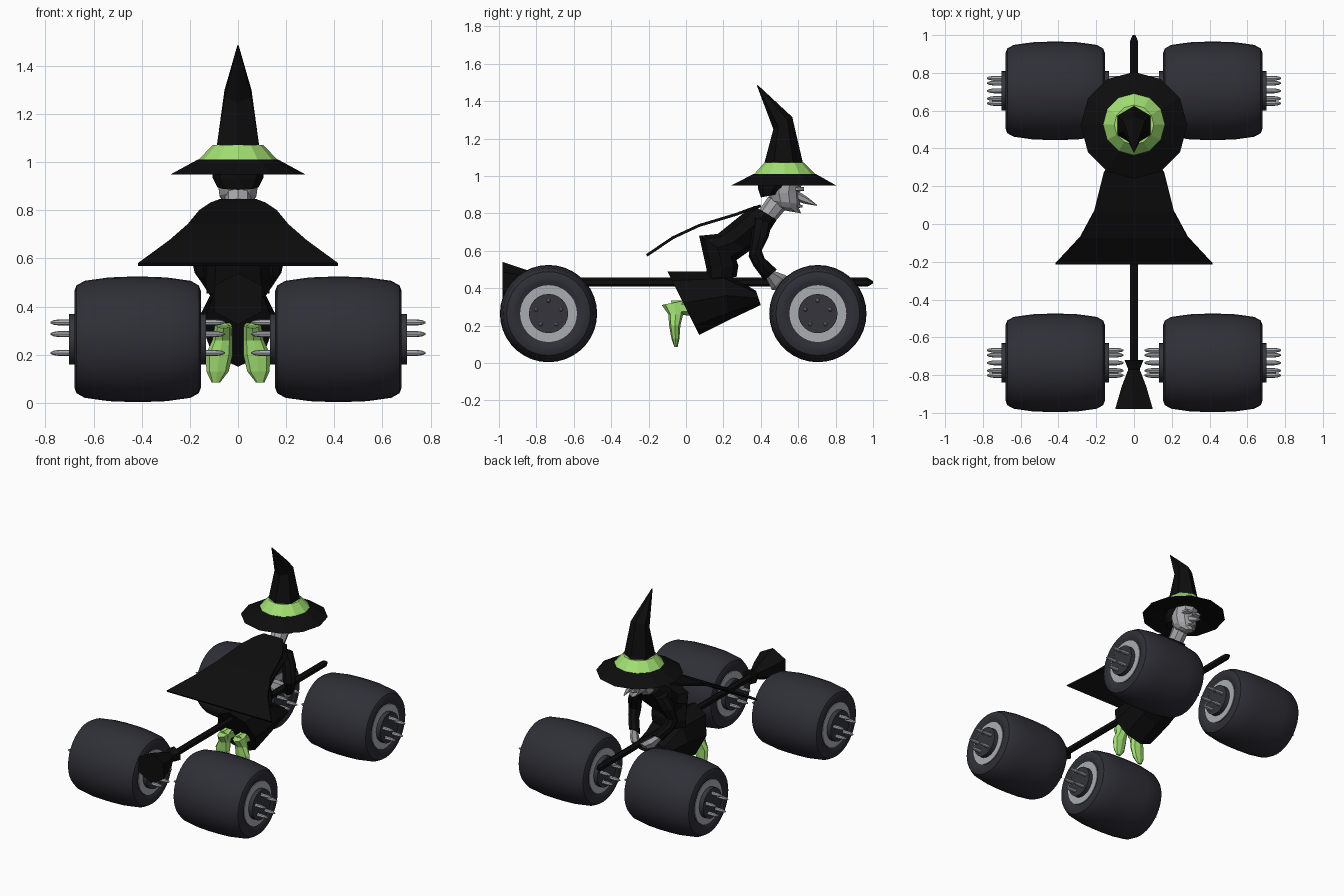
import bpy, bmesh, math
from mathutils import Vector, Matrix

if "Cube" in bpy.data.objects:
    bpy.data.objects.remove(bpy.data.objects["Cube"])


def material(name, r, g, b):
    m = bpy.data.materials.new(name)
    m.use_nodes = True
    m.diffuse_color = (r, g, b, 1)
    m.node_tree.nodes["Principled BSDF"].inputs["Base Color"].default_value = (r, g, b, 1)
    return m


black = material("black cloth", .004, .004, .004)
green = material("bright green", .36, .74, .17)
rubber = material("dark rubber", .028, .028, .038)
hub_grey = material("hub grey", .035, .036, .046)
metal = material("rim grey", .4, .42, .44)
skin = material("grey skin", .38, .38, .4)


def finish(name, bm, mat, smooth=None):
    bmesh.ops.recalc_face_normals(bm, faces=bm.faces[:])
    me = bpy.data.meshes.new(name)
    bm.to_mesh(me)
    bm.free()
    me.materials.append(mat)
    ob = bpy.data.objects.new(name, me)
    bpy.context.scene.collection.objects.link(ob)
    if smooth:
        bpy.ops.object.select_all(action='DESELECT')
        ob.select_set(True)
        bpy.context.view_layer.objects.active = ob
        bpy.ops.object.shade_smooth_by_angle(angle=math.radians(smooth))
    return ob


def skin_rings(bm, rings):
    rings = [[bm.verts.new(p) for p in ring] for ring in rings]
    n = len(rings[0])
    for a, b in zip(rings, rings[1:]):
        for i in range(n):
            j = (i + 1) % n
            bm.faces.new((a[i], a[j], b[j], b[i]))
    bm.faces.new(rings[0])
    bm.faces.new(rings[-1])


def loft(name, mat, sections, n=8):
    """Each section: back point (y, z), front point (y, z), half width, x centre."""
    rings = []
    for ya, za, yb, zb, rx, x in sections:
        ring = []
        for i in range(n):
            t = math.tau * i / n
            c = math.cos(t) / 2
            ring.append((x + rx * math.sin(t), (ya + yb) / 2 + c * (yb - ya),
                         (za + zb) / 2 + c * (zb - za)))
        rings.append(ring)
    bm = bmesh.new()
    skin_rings(bm, rings)
    return finish(name, bm, mat)


def centred(name, mat, sections, n=8):
    return loft(name, mat, [s + (0,) for s in sections], n)


def pair(name, mat, sections, n=8):
    for side, s in (("left", 1), ("right", -1)):
        loft(side + "_" + name, mat, [q[:5] + (s * q[5],) for q in sections], n)


def lathe(bm, profile, n, y=0, z=0):
    skin_rings(bm, [[(x, y + r * math.cos(math.tau * i / n), z + r * math.sin(math.tau * i / n))
                     for i in range(n)] for x, r in profile])


def mirrored(half):
    return half + [(-x, r) for x, r in reversed(half)]


# Wheel: barrel tyre, rim, hub and five studs on each side
bm = bmesh.new()
lathe(bm, mirrored([(.245, .148), (.262, .17), (.263, .2), (.254, .224), (.22, .243),
                    (.12, .257), (.04, .26)]), 36)
wheel = [finish("tyre", bm, rubber, 40)]
bm = bmesh.new()
lathe(bm, mirrored([(.254, .152)]), 36)
wheel.append(finish("rim", bm, metal, 40))
bm = bmesh.new()
lathe(bm, mirrored([(.285, .105)]), 24)
wheel.append(finish("hub", bm, hub_grey, 40))
bm = bmesh.new()
for k in range(5):
    a = math.pi / 2 + math.tau * k / 5
    lathe(bm, mirrored([(.362, .003), (.35, .009), (.325, .013), (.28, .013)]), 8,
          .07 * math.cos(a), .07 * math.sin(a))
wheel.append(finish("studs", bm, metal, 40))
for end, y in (("front", .705), ("rear", -.735)):
    for side, x in (("left", .417), ("right", -.417)):
        for part in wheel:
            ob = part.copy()
            ob.data = part.data.copy()
            ob.name = f"{end}_{side}_{part.name}"
            ob.location = (x, y, .264)
            bpy.context.scene.collection.objects.link(ob)
for part in wheel:
    bpy.data.objects.remove(part)

# Broom
centred("broom_stick", black, [(-.75, .408, -.75, .456, .024), (.97, .408, .97, .456, .024),
                               (1.0, .425, 1.0, .438, .008)], 6)
centred("broom_bristles", black, [(-.98, .325, -.98, .54, .115), (-.86, .36, -.86, .5, .075),
                                  (-.77, .4, -.77, .465, .035), (-.72, .378, -.72, .487, .058)], 6)

# Robe: torso, kneeling skirt and arms
centred("torso", black, [(.11, .45, .27, .46, .13), (.11, .5, .28, .52, .135),
                         (.07, .68, .27, .55, .125), (.17, .69, .34, .6, .11),
                         (.3, .795, .43, .68, .135), (.365, .84, .485, .765, .085)])
centred("skirt", black, [(-.1, .49, .07, .15, .15), (.2, .49, .23, .23, .16),
                         (.375, .385, .4, .31, .13)])
pair("sleeve", black, [(.36, .78, .46, .75, .05, .085), (.35, .69, .44, .67, .05, .125),
                       (.335, .57, .405, .6, .045, .145), (.36, .52, .42, .56, .04, .14),
                       (.42, .44, .485, .5, .04, .09)])
pair("hand", skin, [(.43, .45, .475, .49, .026, .09), (.46, .39, .53, .47, .034, .055),
                    (.5, .39, .555, .45, .028, .03)], 6)

# Legs and pointed shoes
pair("ankle", green, [(.07, .25, .07, .33, .04, .06), (-.07, .26, -.08, .335, .038, .06)], 6)
pair("shoe", green, [(-.13, .31, -.0, .335, .036, .06), (-.095, .26, -.015, .26, .042, .065),
                     (-.09, .2, -.03, .2, .056, .078), (-.078, .13, -.035, .13, .046, .085),
                     (-.062, .085, -.045, .085, .018, .092)])

# Cape: a flaring sheet
bm = bmesh.new()
rows = []
for y, z, w in ((.4, .84, .075), (.35, .825, .115), (.27, .795, .16), (.07, .735, .21),
                (-.07, .67, .285), (-.21, .575, .415)):
    rows.append([bm.verts.new((w * k / 2, y, z)) for k in range(-2, 3)])
for a, b in zip(rows, rows[1:]):
    for i in range(4):
        bm.faces.new((a[i], a[i + 1], b[i + 1], b[i]))
cape = finish("cape", bm, black)
thick = cape.modifiers.new("thickness", 'SOLIDIFY')
thick.thickness = .015
thick.offset = 0

# Head
centred("neck", skin, [(.38, .8, .48, .76, .055), (.44, .89, .54, .83, .055)])
centred("face", skin, [(.53, .815, .615, .8, .025), (.47, .84, .605, .825, .06),
                       (.45, .87, .61, .85, .08), (.44, .91, .605, .91, .088),
                       (.43, .975, .625, .975, .088)], 10)
centred("nose", skin, [(.59, .865, .59, .925, .03), (.64, .85, .645, .89, .018),
                       (.7, .84, .7, .846, .004)], 6)
centred("lower_lip", skin, [(.58, .825, .58, .855, .04), (.622, .832, .622, .844, .02)], 6)
pair("brow", skin, [(.585, .915, .585, .945, .035, .04), (.63, .92, .63, .94, .026, .036)], 6)
centred("hair", black, [(.4, .885, .5, .905, .085), (.385, .93, .55, .94, .105),
                        (.385, .985, .6, .985, .112)])

# Pointed hat
centred("hat_brim", black, [(.385, .975, .655, .975, .135), (.24, .948, .805, .948, .282),
                            (.36, 1.01, .695, 1.01, .168)], 12)
centred("hat_band", green, [(.36, 1.005, .695, 1.005, .168), (.42, 1.072, .63, 1.072, .105)], 12)
centred("hat_crown", black, [(.418, 1.065, .626, 1.065, .102), (.467, 1.25, .568, 1.315, .065),
                             (.379, 1.483, .384, 1.486, .003)], 6)
